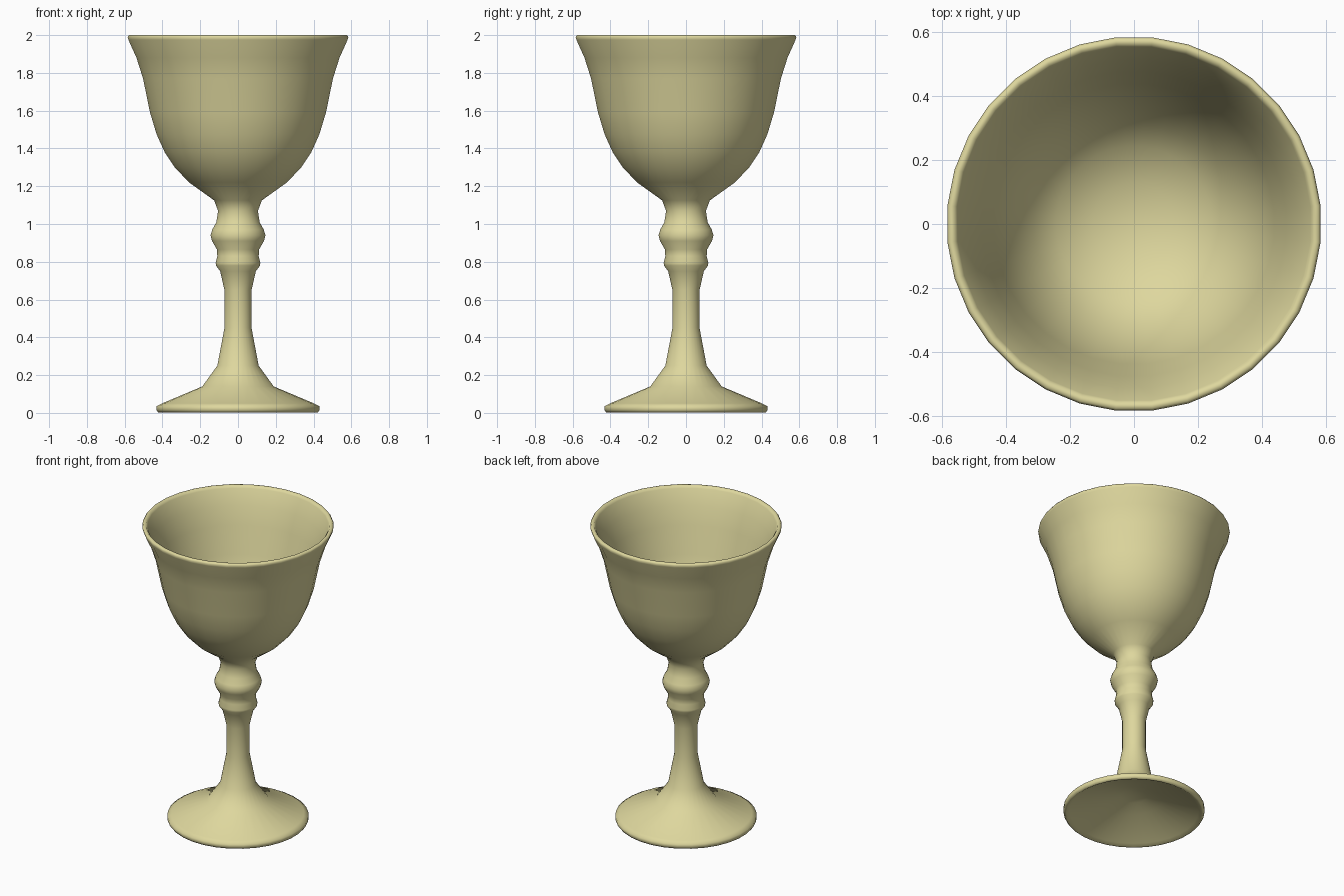
import bpy, bmesh, math

if "Cube" in bpy.data.objects:
    bpy.data.objects.remove(bpy.data.objects["Cube"])

SIDES = 32

# Profiles as (radius, height), running from the foot's underside to the bowl's floor
underside = [(0, 0.13), (0.08, 0.12), (0.17, 0.09), (0.395, 0.015), (0.415, 0.003)]
foot = [(0.425, 0.003), (0.433, 0.015), (0.433, 0.035), (0.405, 0.05), (0.19, 0.14), (0.11, 0.25)]
stem = [(0.072, 0.45), (0.072, 0.65), (0.095, 0.75), (0.117, 0.78), (0.119, 0.795),
        (0.11, 0.83), (0.112, 0.865), (0.138, 0.91), (0.146, 0.94), (0.137, 0.97),
        (0.115, 1.01), (0.106, 1.07), (0.127, 1.125)]
bowl = [(0.26, 1.22), (0.337, 1.3), (0.39, 1.38), (0.433, 1.475), (0.468, 1.59),
        (0.505, 1.77), (0.54, 1.88), (0.583, 1.975)]
rim = [(0.587, 1.99), (0.58, 2.0), (0.565, 2.0), (0.555, 1.985)]
inside = [(0.515, 1.885), (0.478, 1.77), (0.44, 1.59), (0.407, 1.485), (0.365, 1.395),
          (0.315, 1.32), (0.245, 1.25), (0.13, 1.2), (0, 1.18)]


def lathe(name, profile):
    bm = bmesh.new()
    rings = []
    for r, z in profile:
        if r == 0:
            rings.append([bm.verts.new((0, 0, z))] * SIDES)
            continue
        angles = [2 * math.pi * (i + 0.5) / SIDES for i in range(SIDES)]
        rings.append([bm.verts.new((r * math.cos(a), r * math.sin(a), z)) for a in angles])
    for low, high in zip(rings, rings[1:]):
        for i in range(SIDES):
            j = (i + 1) % SIDES
            corners = dict.fromkeys((low[i], low[j], high[j], high[i]))
            bm.faces.new(list(corners)).smooth = True
    bmesh.ops.recalc_face_normals(bm, faces=bm.faces)
    mesh = bpy.data.meshes.new(name)
    bm.to_mesh(mesh)
    bm.free()
    obj = bpy.data.objects.new(name, mesh)
    bpy.context.collection.objects.link(obj)
    return obj


# Goblet: one continuous turned surface
goblet = lathe("goblet", underside + foot + stem + bowl + rim + inside)

# Pale brass colour
brass = bpy.data.materials.new("pale_brass")
brass.diffuse_color = (0.73, 0.68, 0.34, 1)
brass.use_nodes = True
brass.node_tree.nodes["Principled BSDF"].inputs["Base Color"].default_value = brass.diffuse_color
goblet.data.materials.append(brass)
